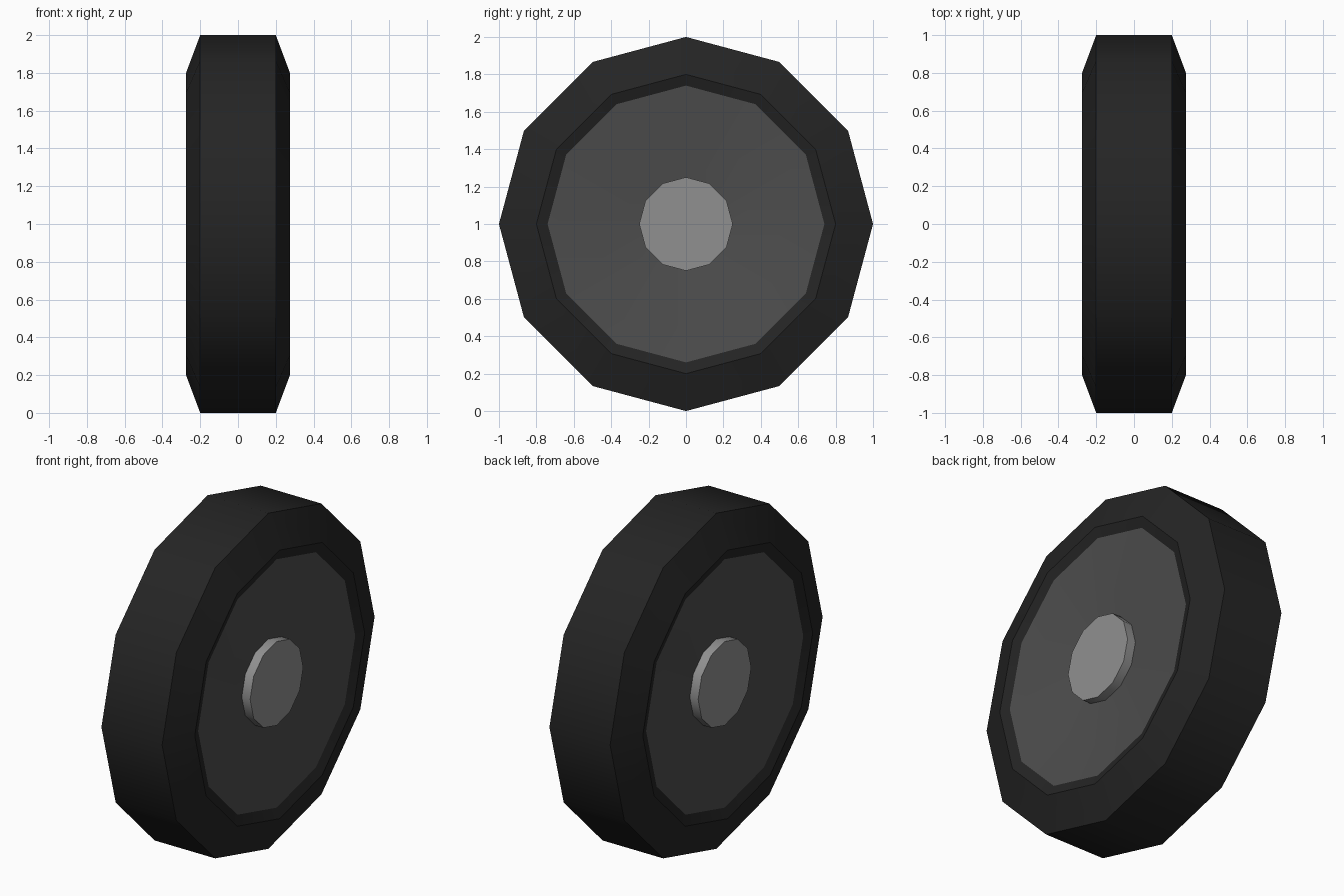
import bpy, bmesh, math

if "Cube" in bpy.data.objects:
    bpy.data.objects.remove(bpy.data.objects["Cube"])

SIDES = 12
AXLE_Z = 1.0


def material(name, rgb):
    m = bpy.data.materials.new(name)
    m.diffuse_color = (*rgb, 1.0)
    m.use_nodes = True
    m.node_tree.nodes["Principled BSDF"].inputs["Base Color"].default_value = m.diffuse_color
    return m


RUBBER = material("black rubber", (0.018, 0.018, 0.018))
RIM = material("dark grey rim", (0.075, 0.075, 0.075))
METAL = material("light grey metal", (0.28, 0.28, 0.28))


def lathe(name, profile, mat, cap=False):
    """Turn (x, radius) points around the axle, which runs along x."""
    bm = bmesh.new()
    rings = []
    for x, r in profile:
        ring = []
        for i in range(SIDES):
            a = math.tau * i / SIDES
            ring.append(bm.verts.new((x, r * math.sin(a), r * math.cos(a))))
        rings.append(ring)
    for lo, hi in zip(rings, rings[1:]):
        for i in range(SIDES):
            j = (i + 1) % SIDES
            bm.faces.new((lo[i], hi[i], hi[j], lo[j]))
    if cap:
        bm.faces.new(rings[0])
        bm.faces.new(rings[-1][::-1])
    mesh = bpy.data.meshes.new(name)
    bm.normal_update()
    # profiles run towards +x, so the outer side is kept facing outward
    if sum(f.normal.dot(f.calc_center_median()) for f in bm.faces) < 0:
        bmesh.ops.reverse_faces(bm, faces=bm.faces[:])
    bm.to_mesh(mesh)
    bm.free()
    mesh.materials.append(mat)
    ob = bpy.data.objects.new(name, mesh)
    bpy.context.collection.objects.link(ob)
    ob.location.z = AXLE_Z
    bpy.ops.object.select_all(action='DESELECT')
    ob.select_set(True)
    bpy.context.view_layer.objects.active = ob
    bpy.ops.object.shade_smooth_by_angle(angle=math.radians(30.5))
    return ob


# Tyre: flat tread, bevelled side walls and a narrow inner lip
half = [(0.255, 0.74), (0.275, 0.80), (0.20, 1.0)]
lathe("tyre", [(-x, r) for x, r in half] + half[::-1], RUBBER)

# Dished rim discs and the raised hub cap on each side
for side, s in (("right", 1), ("left", -1)):
    lathe(side + "_rim_disc", [(s * 0.255, 0.74), (s * 0.20, 0.25)], RIM)

# Hub running through the wheel
lathe("hub", [(-0.255, 0.25), (0.255, 0.25)], METAL, cap=True)
